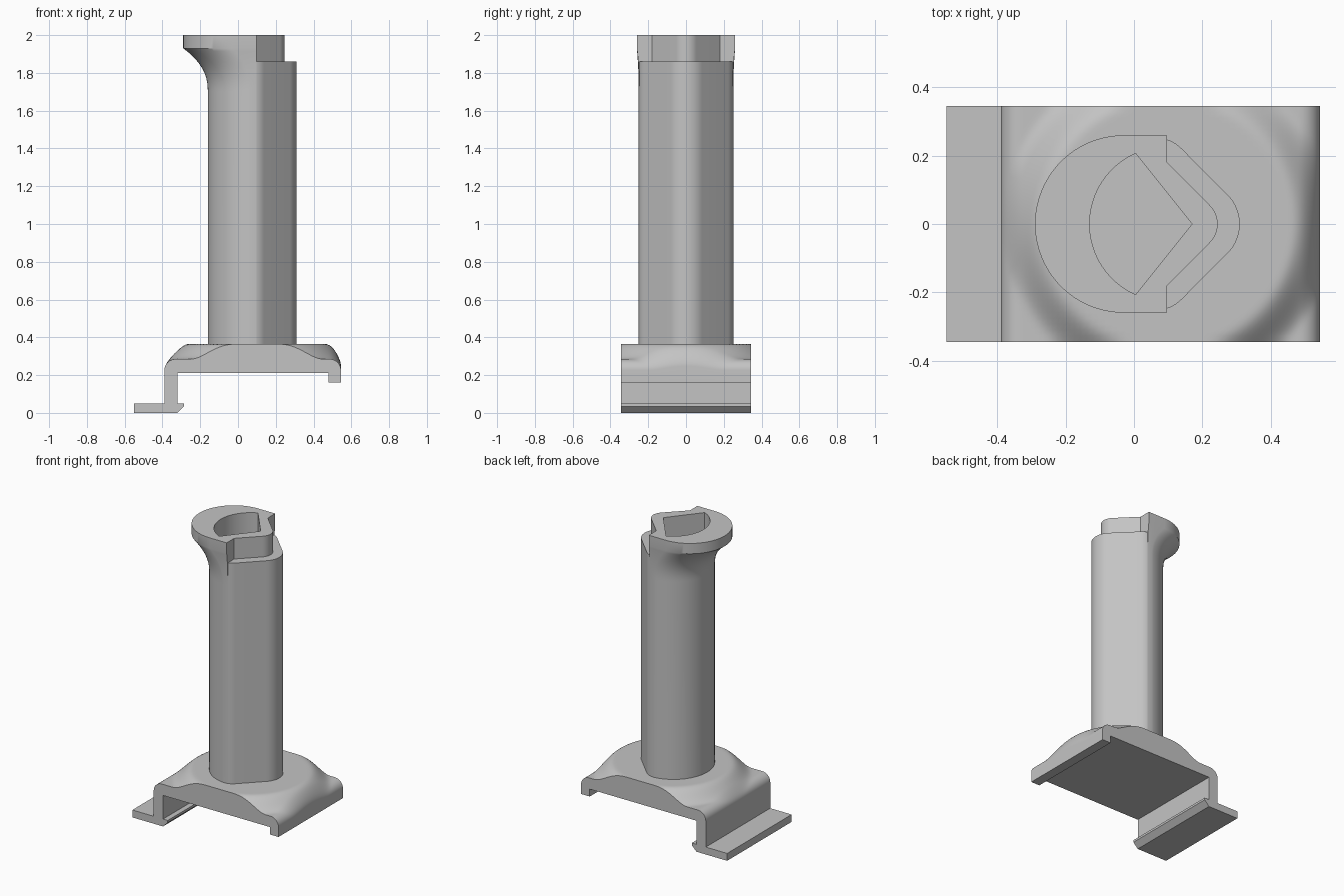
import bpy
import bmesh
from math import cos, sin, pi, radians, sqrt, hypot

cube = bpy.data.objects.get("Cube")
if cube:
    bpy.data.objects.remove(cube, do_unlink=True)

GREY = (0.55, 0.55, 0.55, 1)
grey = bpy.data.materials.new("plain_grey")
grey.use_nodes = True
grey.diffuse_color = GREY
grey.node_tree.nodes["Principled BSDF"].inputs["Base Color"].default_value = GREY


def loft(name, rings):
    """Closed solid skinned through rings that have equal point counts."""
    bm = bmesh.new()
    rows = [[bm.verts.new(p) for p in ring] for ring in rings]
    n = len(rows[0])
    for a, b in zip(rows, rows[1:]):
        for i in range(n):
            j = (i + 1) % n
            bm.faces.new((a[i], a[j], b[j], b[i]))
    bm.faces.new(rows[0])
    bm.faces.new(rows[-1])
    bmesh.ops.recalc_face_normals(bm, faces=bm.faces[:])
    mesh = bpy.data.meshes.new(name)
    bm.to_mesh(mesh)
    bm.free()
    mesh.materials.append(grey)
    obj = bpy.data.objects.new(name, mesh)
    bpy.context.collection.objects.link(obj)
    return obj


def prism(name, outline, low, high):
    return loft(name, [[(x, y, z) for x, y in outline] for z in (low, high)])


def arc(cx, cy, r, start, end, steps):
    angles = [radians(start + (end - start) * i / steps) for i in range(steps + 1)]
    return [(cx + r * cos(a), cy + r * sin(a)) for a in angles]


def mirrored(half):
    """Complete an outline that runs from the +y side to the tip at y = 0."""
    return half + [(x, -y) for x, y in reversed(half[:-1])]


def smooth(obj):
    bpy.ops.object.select_all(action='DESELECT')
    obj.select_set(True)
    bpy.context.view_layer.objects.active = obj
    bpy.ops.object.shade_smooth_by_angle(angle=radians(30))


# Clip base: one side profile swept through the depth, with a round dome on top
LEFT, RIGHT, DEPTH, ROUND = -0.39, 0.545, 0.345, 0.06


def top_height(x, y):
    u = min(max((hypot(x - 0.1, y) - 0.36) / 0.13, 0), 1)
    dome = 0.365 - 0.08 * u * u * (3 - 2 * u)
    gap = max(ROUND - min(x - LEFT, RIGHT - x), 0)
    return dome - ROUND + sqrt(max(ROUND ** 2 - gap ** 2, 0))


underside = [(RIGHT, 0.16), (0.48, 0.16), (0.48, 0.21), (-0.32, 0.21),
             (-0.32, 0.05), (-0.285, 0.05), (-0.285, 0.035), (-0.32, 0),
             (-0.55, 0), (-0.55, 0.05), (LEFT, 0.05)]
top_xs = [LEFT + (RIGHT - LEFT) * (1 - cos(pi * i / 72)) / 2 for i in range(73)]
slices = []
for k in range(41):
    y = DEPTH * (k / 20 - 1)
    slices.append([(x, y, z) for x, z in underside]
                  + [(x, y, top_height(x, y)) for x in top_xs])
clip_base = loft("clip_base", slices)

# Rounded rear of the column, flaring out into the collar at the top
STEP_X, TOP, SHOULDER = 0.097, 2.0, 1.86


def rear_ring(z, t):
    def mix(a, b):
        return a + (b - a) * t
    edge = mix(0.2474, 0.26)
    outline = arc(mix(0.092, -0.03), 0, mix(0.252, 0.26),
                  mix(96, 90), mix(264, 270), 48)
    return [(x, y, z) for x, y in [(STEP_X, edge)] + outline + [(STEP_X, -edge)]]


rings = [rear_ring(0.3, 0)]
for i in range(17):
    u = i / 16
    rings.append(rear_ring(1.7 + 0.23 * u, u ** 2.4))
rings.append(rear_ring(TOP, 1))
column_rear = loft("column_rear_and_collar", rings)

# Pointed front of the column, with softened corners
front = [(0.092, 0.2)] + arc(0.067, 0.152, 0.1, 72.5, 45, 6) \
    + arc(0.189, 0, 0.121, 45, 0, 10)
column_front = prism("column_front", mirrored(front), 0.3, SHOULDER)

# Narrower pointed spigot above the shoulder
spigot = [(0.092, 0.18), (STEP_X, 0.18)] + arc(0.168, 0, 0.077, 45, 0, 10)
front_spigot = prism("front_spigot", mirrored(spigot), 1.85, TOP)

# Socket with an arched back and a pointed front
socket = arc(0.096, 0, 0.226, 113.8, 246.2, 32) + [(0.17, 0)]
cutter = prism("socket_cutter", socket, 0.37, 2.1)
cutter.hide_render = True
for part in (column_rear, column_front, front_spigot):
    cut = part.modifiers.new("socket", 'BOOLEAN')
    cut.operation = 'DIFFERENCE'
    cut.solver = 'EXACT'
    cut.object = cutter
    bpy.context.view_layer.objects.active = part
    bpy.ops.object.modifier_apply(modifier=cut.name)
bpy.data.objects.remove(cutter, do_unlink=True)

for part in (clip_base, column_rear, column_front, front_spigot):
    smooth(part)
